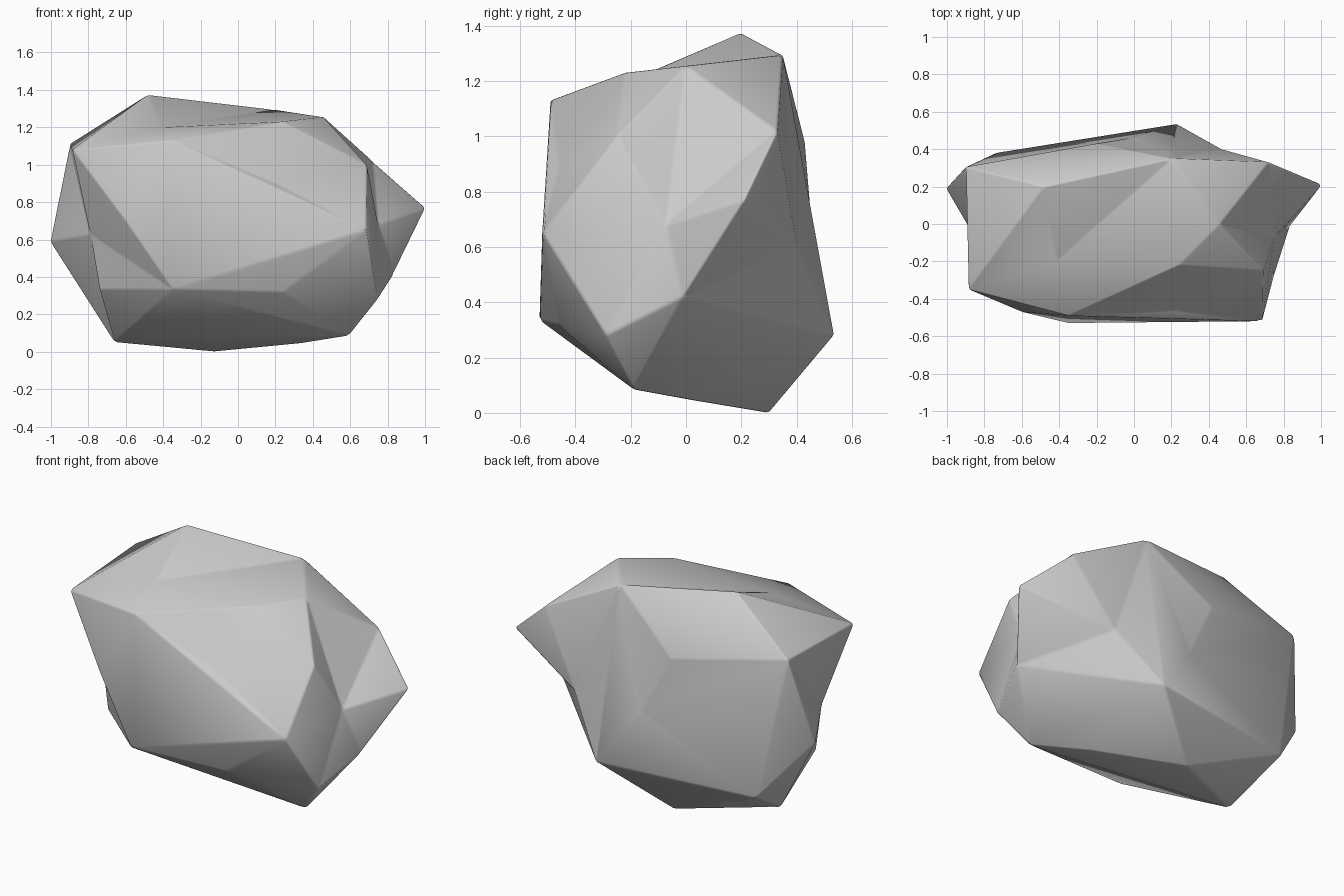
import bpy, bmesh
from mathutils import Vector
from mathutils.bvhtree import BVHTree

if "Cube" in bpy.data.objects:
    bpy.data.objects.remove(bpy.data.objects["Cube"])

# Corner points of the boulder, grouped by side
TOP = [(-.48, .20, 1.375), (.20, .35, 1.295), (.46, 0, 1.255), (.24, -.22, 1.23),
       (-.35, -.49, 1.13), (-.885, -.35, 1.08), (-.90, .305, 1.11)]
RIGHT = [(1.005, .21, .77), (.72, .33, 1.02), (.69, -.25, 1.0), (.685, -.52, .65),
         (.745, -.29, .28), (.835, -.01, .42)]
FRONT_LEFT = [(-1.005, .19, .59), (-.60, -.47, .70), (-.74, -.195, .335), (-.35, -.53, .335), (.24, -.46, .32)]
BACK = [(-.20, .43, .98), (-.02, .46, .62), (.23, .535, .28), (-.74, .38, .26)]
BOTTOM = [(.59, -.19, .085), (.34, .03, .045), (-.13, .30, 0), (-.66, .03, .05)]
# Deep dents: (corner, viewpoint from which the replaced faces are seen)
DENTS = [((.75, -.07, .68), (1.0, -.07, .80)),
         ((-.79, -.18, .63), (-1.1, -.15, .75)),
         ((-.41, -.19, 1.205), (-.3, -.15, 1.45)),
         ((.47, .40, .60), (.6, .46, .557))]
SHALLOW = [(.22, -.46, .89)]
centre = Vector((0, 0, .65))


def facing(face, eye):
    return face.normal.dot(eye - face.verts[0].co) > 1e-4


def add_dent(bm, corner, eye=None):
    """Replace the faces seen from eye with a fan around the corner."""
    bm.normal_update()
    bm.faces.ensure_lookup_table()
    out = corner - centre
    index = BVHTree.FromBMesh(bm).ray_cast(centre, out.normalized())[2]
    start = bm.faces[index]
    if eye is None:
        k = 1.0
        while not facing(start, centre + out * k) and k < 2:
            k += .01
        eye = centre + out * (k + .03)
    seen, stack = {start}, [start]
    while stack:
        for e in stack.pop().edges:
            for f in e.link_faces:
                if f not in seen and facing(f, eye):
                    seen.add(f)
                    stack.append(f)
    rim = [tuple(l.edge.verts) if l.edge.verts[0] == l.vert else tuple(reversed(l.edge.verts))
           for f in seen for l in f.loops if not all(g in seen for g in l.edge.link_faces)]
    bmesh.ops.delete(bm, geom=list(seen), context='FACES')
    tip = bm.verts.new(corner)
    for a, b in rim:
        bm.faces.new((a, b, tip))


# Convex outer shape
points = [Vector(p) for p in TOP + RIGHT + FRONT_LEFT + BACK + BOTTOM]
bm = bmesh.new()
verts = [bm.verts.new(p) for p in points]
bmesh.ops.convex_hull(bm, input=verts)
used = [v.is_valid and len(v.link_faces) > 0 for v in verts]
inside = [p for p, u in zip(points, used) if not u]
loose = [v for v in bm.verts if not v.link_faces]
bmesh.ops.delete(bm, geom=loose, context='VERTS')
bmesh.ops.triangulate(bm, faces=bm.faces[:])
bmesh.ops.recalc_face_normals(bm, faces=bm.faces[:])

# Deep dents, then corners lying just inside the hull
for corner, eye in DENTS:
    add_dent(bm, Vector(corner), Vector(eye))
for corner in inside + [Vector(p) for p in SHALLOW]:
    add_dent(bm, corner)
bmesh.ops.recalc_face_normals(bm, faces=bm.faces[:])

# Boulder object with softened edges
mesh = bpy.data.meshes.new("boulder")
bm.to_mesh(mesh)
bm.free()
boulder = bpy.data.objects.new("boulder", mesh)
bpy.context.collection.objects.link(boulder)
bevel = boulder.modifiers.new("soft_edges", 'BEVEL')
bevel.width = .01
bevel.segments = 2
bevel.limit_method = 'ANGLE'
bevel.angle_limit = .2
for poly in mesh.polygons:
    poly.use_smooth = True
